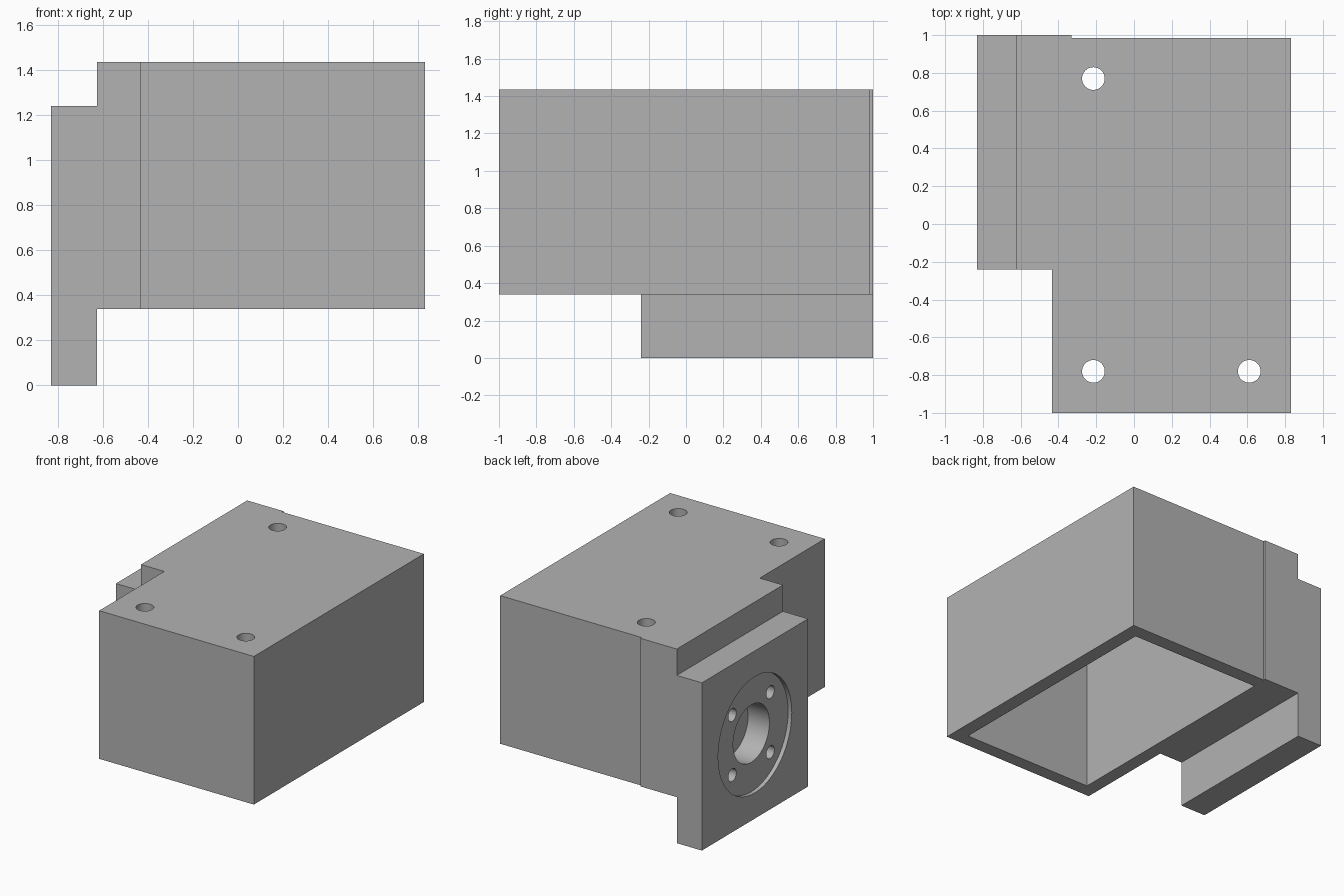
import bpy, bmesh, math
from mathutils import Matrix, Vector

if "Cube" in bpy.data.objects:
    bpy.data.objects.remove(bpy.data.objects["Cube"], do_unlink=True)

grey = bpy.data.materials.new("plain grey")
grey.use_nodes = True
COLOUR = (0.45, 0.45, 0.45, 1)
grey.diffuse_color = COLOUR
grey.node_tree.nodes["Principled BSDF"].inputs["Base Color"].default_value = COLOUR


def finish(bm, name):
    bmesh.ops.recalc_face_normals(bm, faces=bm.faces)
    mesh = bpy.data.meshes.new(name)
    bm.to_mesh(mesh)
    bm.free()
    mesh.materials.append(grey)
    obj = bpy.data.objects.new(name, mesh)
    bpy.context.collection.objects.link(obj)
    return obj


def prism(name, outline, z0, z1):
    """Extrude a plan outline from z0 up to z1."""
    bm = bmesh.new()
    face = bm.faces.new([bm.verts.new((x, y, z0)) for x, y in outline])
    top = bmesh.ops.extrude_face_region(bm, geom=[face])["geom"]
    bmesh.ops.translate(bm, vec=(0, 0, z1 - z0),
                        verts=[v for v in top if isinstance(v, bmesh.types.BMVert)])
    return finish(bm, name)


def box(name, x0, x1, y0, y1, z0, z1):
    return prism(name, [(x0, y0), (x1, y0), (x1, y1), (x0, y1)], z0, z1)


def rod(name, start, end, radius, sides=48):
    """Cylinder between two points."""
    a, b = Vector(start), Vector(end)
    turn = Vector((0, 0, 1)).rotation_difference(b - a).to_matrix().to_4x4()
    bm = bmesh.new()
    bmesh.ops.create_cone(bm, cap_ends=True, segments=sides, radius1=radius, radius2=radius,
                          depth=(b - a).length, matrix=Matrix.Translation((a + b) / 2) @ turn)
    return finish(bm, name)


def combine(target, tool, operation):
    mod = target.modifiers.new(tool.name, "BOOLEAN")
    mod.operation, mod.object, mod.solver = operation, tool, "EXACT"
    bpy.context.view_layer.objects.active = target
    bpy.ops.object.modifier_apply(modifier=mod.name)
    bpy.data.objects.remove(tool, do_unlink=True)


# Key planes
OUTER, SEAT, STEP, SIDE = -0.83, -0.625, -0.33, 0.83
FLANGE_Y, BASE, TOP = -0.24, 0.34, 1.435
CENTRE_Y, CENTRE_Z = 0.38, 0.62

# Housing with the thicker mounting wall at its side
housing = prism("housing", [(-0.435, -1), (SIDE, -1), (SIDE, 0.985), (STEP, 0.985),
                            (STEP, 1), (SEAT, 1), (SEAT, FLANGE_Y), (-0.435, FLANGE_Y)], BASE, TOP)

# Cavity open at the bottom
combine(housing, box("cavity", -0.335, 0.725, -0.9, 0.88, BASE - 0.2, TOP - 0.1), "DIFFERENCE")

# Square flange
combine(housing, box("flange", OUTER, SEAT, FLANGE_Y, 1, 0, 1.24), "UNION")

# Shallow recess, blind bore and four bolt holes in the flange
flange_cuts = [("recess", 0, 0, 0.43, OUTER + 0.03), ("bore", 0, 0, 0.212, SEAT)]
flange_cuts += [("bolt_hole", dy, dz, 0.047, SEAT) for dy in (-0.222, 0.222) for dz in (-0.222, 0.222)]
for name, dy, dz, radius, depth in flange_cuts:
    y, z = CENTRE_Y + dy, CENTRE_Z + dz
    combine(housing, rod(name, (OUTER - 0.1, y, z), (depth, y, z), radius, 64), "DIFFERENCE")

# Three holes through the lid
for x, y in ((-0.215, 0.77), (-0.215, -0.78), (0.61, -0.78)):
    combine(housing, rod("lid_hole", (x, y, TOP - 0.2), (x, y, TOP + 0.1), 0.06), "DIFFERENCE")

# Smooth round walls, sharp corners
bpy.ops.object.select_all(action="DESELECT")
housing.select_set(True)
bpy.context.view_layer.objects.active = housing
bpy.ops.object.shade_smooth_by_angle(angle=math.radians(30))
